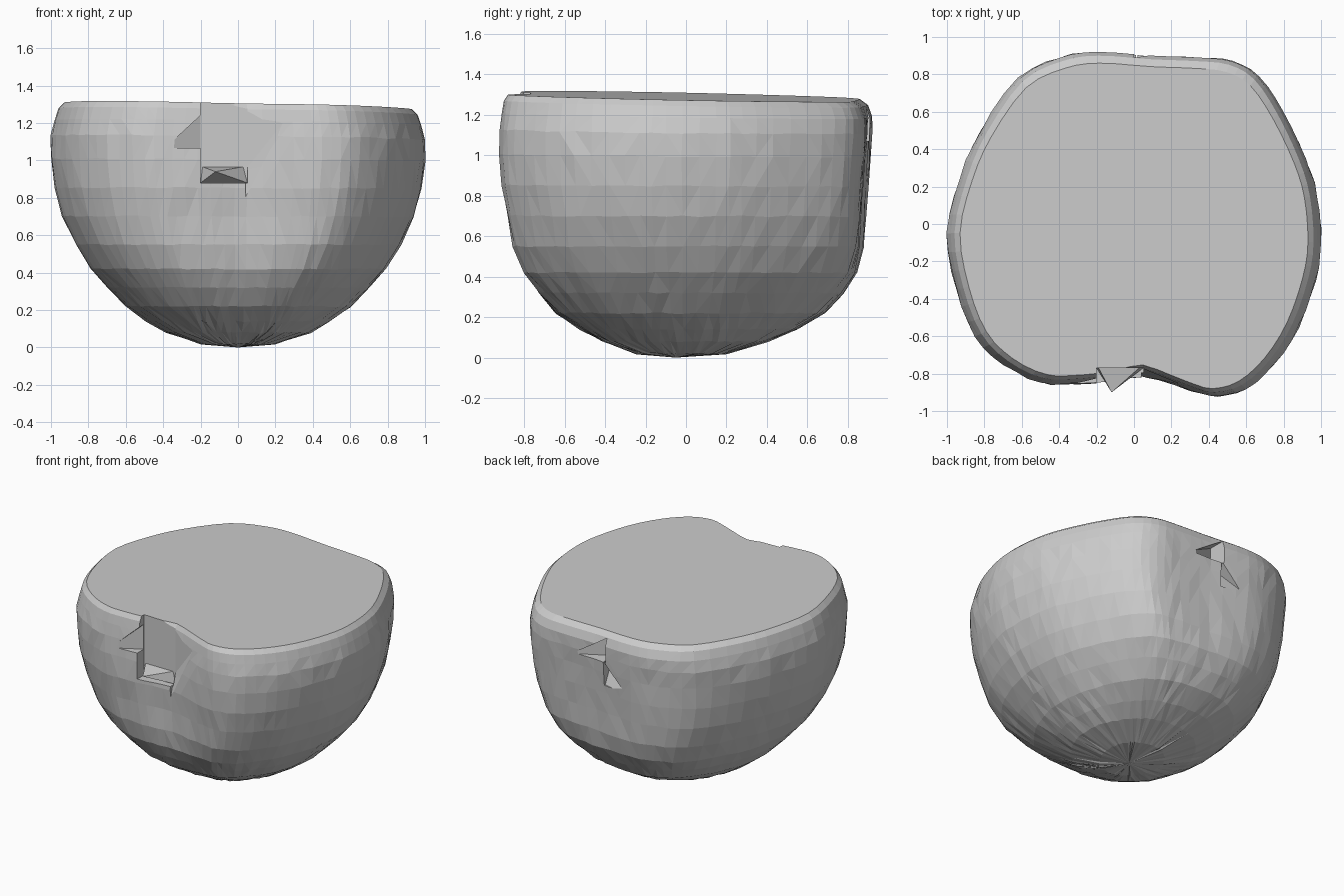
import bpy, bmesh, math, random
from mathutils import Vector

random.seed(4)
cube = bpy.data.objects.get("Cube")
if cube:
    bpy.data.objects.remove(cube, do_unlink=True)


def make_object(name, bm):
    bmesh.ops.recalc_face_normals(bm, faces=bm.faces)
    mesh = bpy.data.meshes.new(name)
    bm.to_mesh(mesh)
    bm.free()
    obj = bpy.data.objects.new(name, mesh)
    bpy.context.collection.objects.link(obj)
    return obj


def hull(name, points):
    bm = bmesh.new()
    verts = [bm.verts.new(p) for p in points]
    result = bmesh.ops.convex_hull(bm, input=verts)
    loose = set(result["geom_interior"] + result["geom_unused"])
    bmesh.ops.delete(bm, geom=[g for g in loose if isinstance(g, bmesh.types.BMVert)],
                     context="VERTS")
    return make_object(name, bm)


def smooth_loop(points, steps):
    """Closed Catmull-Rom curve through the points."""
    out, n = [], len(points)
    for i in range(n):
        a, b, c, d = (Vector(points[(i + k) % n]) for k in (-1, 0, 1, 2))
        for s in range(steps):
            t = s / steps
            out.append((b * 2 + (c - a) * t + (a * 2 - b * 5 + c * 4 - d) * t ** 2
                        + (b * 3 - a - c * 3 + d) * t ** 3) / 2)
    return out


def clamp(value):
    return max(0.0, min(1.0, value))


def front_dent(x, z):
    """Shallow fold in the front wall, deepest at the rim."""
    side = 1 - (x - .05) / .35 if x > .05 else 1 - (.05 - x) / .6
    return .06 * clamp(side) * clamp((z - .63) / .6)


# Plan outline of the widest section, anticlockwise
outline = smooth_loop([
    (1, -.1), (.98, .15), (.92, .35), (.8, .6), (.67, .79), (.53, .87),
    (.35, .89), (.1, .9), (-.2, .92), (-.4, .89), (-.62, .78), (-.82, .5),
    (-.93, .25), (-1, -.05), (-.95, -.35), (-.85, -.6), (-.7, -.75),
    (-.5, -.85), (-.35, -.87), (-.15, -.87), (.05, -.85), (.3, -.9),
    (.45, -.92), (.6, -.88), (.75, -.75), (.88, -.55), (.97, -.3)], 3)

# Height, half width, front reach, back reach
levels = [
    (.02, .2, .25, .2), (.08, .39, .42, .41), (.14, .49, .53, .55),
    (.22, .6, .66, .69), (.32, .7, .75, .78), (.42, .79, .82, .85),
    (.55, .87, .86, .88), (.7, .94, .88, .89), (.85, .98, .91, .9),
    (1, 1, .92, .91), (1.12, 1, .92, .92), (1.2, .98, .91, .92),
    (1.26, .96, .9, .9), (1.29, .93, .88, .86)]

# Bowl-shaped body with a flat, slightly tilted top
bm = bmesh.new()
rings = []
for z, width, front, back in levels:
    ring = []
    roundness = 1 - clamp(z / .6)
    for p in outline:
        unit = Vector((p.x, p.y / .92))
        unit = unit.lerp(unit.normalized(), roundness)
        x = unit.x * width
        y = unit.y * (back if unit.y > 0 else front)
        if unit.y < 0:
            y += front_dent(x, z)
        tilt = -.02 * (x + y) * (z / 1.29) ** 4
        wobble = .004 if z < 1.2 else 0
        jitter = [random.uniform(-wobble, wobble) for _ in range(3)]
        ring.append(bm.verts.new(Vector((x, y, z + tilt)) + Vector(jitter)))
    rings.append(ring)
count = len(outline)
bottom = bm.verts.new((0, -.05, 0))
for i in range(count):
    j = (i + 1) % count
    bm.faces.new((bottom, rings[0][j], rings[0][i]))
    for low, high in zip(rings, rings[1:]):
        bm.faces.new((low[i], low[j], high[j], high[i]))
bm.faces.new(rings[-1])
bmesh.ops.triangulate(bm, faces=[f for f in bm.faces if len(f.verts) == 4])
body = make_object("bowl_body", bm)

# Angular recesses in the front and back walls
cutters = [
    hull("front_niche", [(x, y, z) for x in (-.2, .05) for y in (-1.1, -.77)
                         for z in (.88, 1.4)]),
    hull("front_right_slope", [
        (.04, -.77, 1.4), (.04, -.77, .95), (.04, -.87, .63), (.4, -.92, 1.4),
        (.27, -.93, 1), (.04, -1.1, 1.4), (.04, -1.1, .63)]),
    hull("front_left_pocket", [
        (-.19, -.77, 1.065), (-.19, -.77, 1.25), (-.39, -.88, 1.065),
        (-.19, -1.1, 1.065), (-.19, -1.1, 1.25)]),
    hull("back_pocket", [
        (0, .77, 1.07), (0, .77, 1.24), (.26, .91, 1.07),
        (0, 1.1, 1.07), (0, 1.1, 1.24)]),
    hull("back_fold", [
        (.02, .79, 1.08), (.02, .88, .9), (-.15, .92, .9),
        (.02, 1.1, 1.08), (.02, 1.1, .9)]),
]
bpy.context.view_layer.objects.active = body
for cutter in cutters:
    cutter.hide_render = True
    mod = body.modifiers.new(cutter.name, "BOOLEAN")
    mod.operation = "DIFFERENCE"
    mod.solver = "EXACT"
    mod.object = cutter
    bpy.ops.object.modifier_apply(modifier=mod.name)
    bpy.data.objects.remove(cutter, do_unlink=True)

# Pointed spur at the foot of the front niche
hull("front_spur", [
    (-.2, -.75, .97), (.05, -.75, .97), (-.12, -.9, .94),
    (-.2, -.77, .88), (.05, -.77, .88)])
